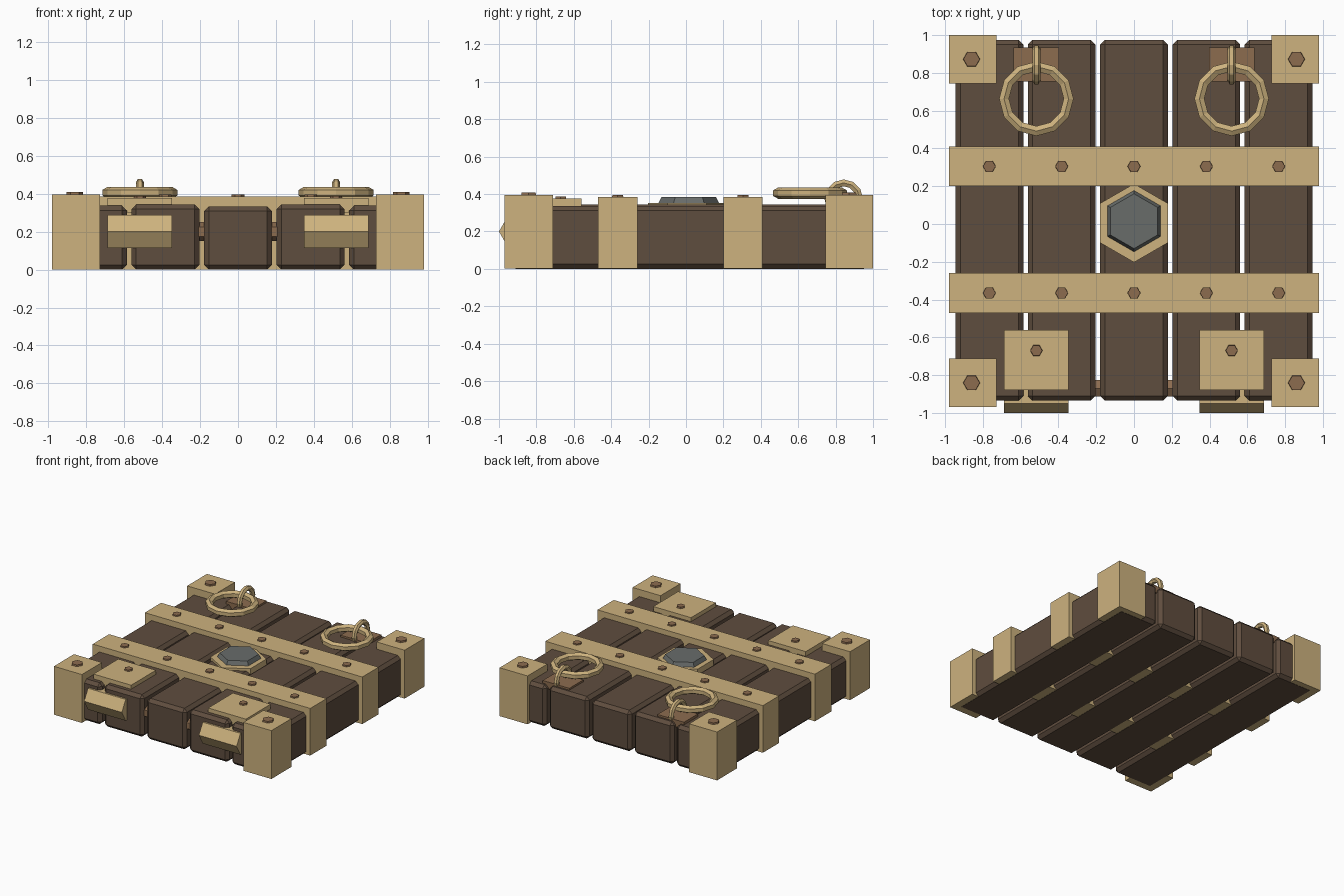
import bpy, bmesh, math
from mathutils import Matrix

cube = bpy.data.objects.get("Cube")
if cube:
    bpy.data.objects.remove(cube, do_unlink=True)


def material(name, rgb):
    colour = [((c / 255 + 0.055) / 1.055) ** 2.4 for c in rgb] + [1]
    m = bpy.data.materials.new(name)
    m.use_nodes = True
    m.diffuse_color = colour
    m.node_tree.nodes["Principled BSDF"].inputs["Base Color"].default_value = colour
    return m


wood = material("dark wood", (95, 77, 62))
brass = material("pale brass", (205, 178, 126))
copper = material("brown copper", (140, 108, 79))
stone = material("grey stone", (104, 108, 106))


def finish(name, bm, mat):
    bmesh.ops.recalc_face_normals(bm, faces=bm.faces)
    mesh = bpy.data.meshes.new(name)
    bm.to_mesh(mesh)
    bm.free()
    mesh.materials.append(mat)
    obj = bpy.data.objects.new(name, mesh)
    bpy.context.collection.objects.link(obj)


def box(name, x, y, z, mat, bevel=0):
    """Box from (min, max) ranges."""
    bm = bmesh.new()
    bmesh.ops.create_cube(bm, size=1)
    for v in bm.verts:
        v.co = [r[0] if c < 0 else r[1] for c, r in zip(v.co, (x, y, z))]
    if bevel:
        bmesh.ops.bevel(bm, geom=bm.edges[:], offset=bevel, segments=1, affect='EDGES')
    finish(name, bm, mat)


def hexagon(name, centre, r1, r2, depth, mat, turn=0, axis='Z'):
    """Six-sided prism or frustum; its axis is Z or X."""
    bm = bmesh.new()
    bmesh.ops.create_cone(bm, cap_ends=True, segments=6, radius1=r1, radius2=r2, depth=depth)
    # put a corner on +x before any further turn
    bm.verts.ensure_lookup_table()
    v = bm.verts[0].co
    spin = Matrix.Rotation(turn - math.atan2(v.y, v.x), 4, 'Z')
    tip = Matrix.Rotation(math.pi / 2, 4, 'Y') if axis == 'X' else Matrix()
    bm.transform(Matrix.Translation(centre) @ tip @ spin)
    finish(name, bm, mat)


def ring(name, centre, major, minor, segments, mat, upright=False):
    """Faceted torus lying flat, or standing in the YZ plane."""
    bm = bmesh.new()
    sides = 6
    rows = []
    for i in range(segments):
        a = math.tau * i / segments
        rows.append([])
        for j in range(sides):
            b = math.tau * (j + 0.5) / sides
            r = major + minor * math.cos(b)
            rows[-1].append(bm.verts.new((r * math.cos(a), r * math.sin(a), minor * math.sin(b))))
    for i in range(segments):
        p, q = rows[i], rows[(i + 1) % segments]
        for j in range(sides):
            k = (j + 1) % sides
            bm.faces.new((p[j], q[j], q[k], p[k]))
    tip = Matrix.Rotation(math.pi / 2, 4, 'Y') if upright else Matrix()
    bm.transform(Matrix.Translation(centre) @ tip)
    finish(name, bm, mat)


# Planks
for i, (cx, top) in enumerate([(-0.765, 0.337), (-0.383, 0.343), (0, 0.333),
                               (0.383, 0.343), (0.765, 0.337)]):
    box(f"plank_{i + 1}", (cx - 0.179, cx + 0.179), (-0.935, 0.975), (0, top), wood, 0.025)

# Cross straps with bolts
for name, y0, y1 in (("front", -0.47, -0.26), ("back", 0.2, 0.41)):
    box(f"{name}_strap", (-0.98, 0.98), (y0, y1), (0.001, 0.385), brass)
    for i in range(5):
        hexagon(f"{name}_strap_bolt_{i + 1}", (0.383 * (i - 2), (y0 + y1) / 2, 0.38),
                0.037, 0.033, 0.03, copper)

# Rod through the planks near the front
hexagon("plank_rod", (0, -0.87, 0.2), 0.05, 0.05, 1.5, copper, axis='X')

# Mirrored fittings
for side, s in (("left", 1), ("right", -1)):
    # Corner blocks
    for name, y0, y1 in (("front", -0.97, -0.712), ("back", 0.745, 1.0)):
        xs = sorted((s * 0.728, s * 0.98))
        box(f"{name}_{side}_corner", xs, (y0, y1), (0.001, 0.395), brass)
        hexagon(f"{name}_{side}_corner_bolt", (s * 0.86, (y0 + y1) / 2, 0.39),
                0.048, 0.043, 0.036, copper)

    # Hinge at the front: barrel, plate and bolt
    cx = s * 0.517
    hexagon(f"{side}_hinge_barrel", (cx, -0.9, 0.2), 0.1, 0.1, 0.34, brass,
            turn=math.pi / 2, axis='X')
    box(f"{side}_hinge_plate", (cx - 0.17, cx + 0.17), (-0.88, -0.56), (0.3, 0.376), brass)
    hexagon(f"{side}_hinge_bolt", (cx, -0.67, 0.375), 0.035, 0.031, 0.026, copper)

    # Pull ring at the back: plate, staple and ring
    box(f"{side}_ring_plate", (cx - 0.12, cx + 0.12), (0.755, 0.935), (0.3, 0.358), copper)
    ring(f"{side}_staple", (cx, 0.843, 0.375), 0.085, 0.021, 12, brass, upright=True)
    ring(f"{side}_pull_ring", (cx, 0.663, 0.405), 0.171, 0.03, 12, brass)

# Central emblem
hexagon("emblem_rim", (0, 0.005, 0.33), 0.208, 0.208, 0.045, brass, turn=math.pi / 2)
hexagon("emblem_stone", (0, 0.015, 0.365), 0.166, 0.145, 0.04, stone, turn=math.pi / 2)
